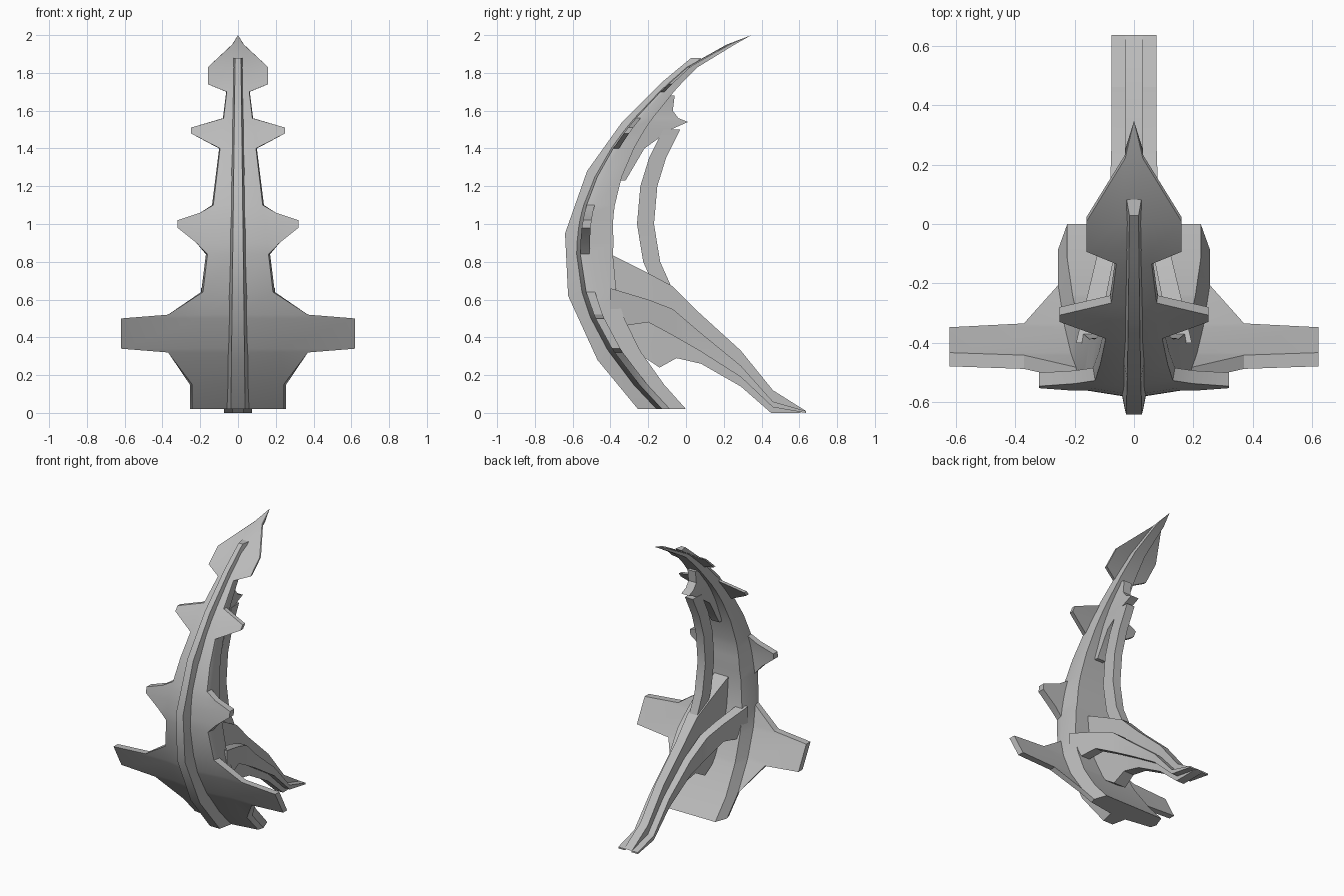
import bpy, bmesh
from math import radians

default_cube = bpy.data.objects.get("Cube")
if default_cube:
    bpy.data.objects.remove(default_cube, do_unlink=True)

grey = bpy.data.materials.new("plain_grey")
grey.use_nodes = True
colour = (0.5, 0.5, 0.5, 1)
grey.diffuse_color = colour
grey.node_tree.nodes["Principled BSDF"].inputs["Base Color"].default_value = colour


def loft(name, rings):
    """Skin a list of equal-length closed rings and cap both ends."""
    bm = bmesh.new()
    loops = [[bm.verts.new(point) for point in ring] for ring in rings]
    count = len(loops[0])
    for lower, upper in zip(loops, loops[1:]):
        for i in range(count):
            j = (i + 1) % count
            bm.faces.new((lower[i], lower[j], upper[j], upper[i]))
    bm.faces.new(loops[0])
    bm.faces.new(loops[-1])
    bmesh.ops.remove_doubles(bm, verts=bm.verts, dist=0.001)
    bmesh.ops.recalc_face_normals(bm, faces=bm.faces)
    mesh = bpy.data.meshes.new(name)
    bm.to_mesh(mesh)
    bm.free()
    mesh.materials.append(grey)
    obj = bpy.data.objects.new(name, mesh)
    bpy.context.collection.objects.link(obj)
    bpy.ops.object.select_all(action='DESELECT')
    obj.select_set(True)
    bpy.context.view_layer.objects.active = obj
    bpy.ops.object.shade_smooth_by_angle(angle=radians(28))


def bar_ring(front, back, front_half, back_half):
    """Four-sided section between a front and a back (y, z) point."""
    return [(-front_half, *front), (front_half, *front),
            (back_half, *back), (-back_half, *back)]


# Rules for the bowed shell: front line, depth and body half width by height
def shell_front(z):
    bow = 0.61 * (z - 0.85) ** 2 - 0.585
    return bow + 1.25 * max(0, z - 1.9)


def shell_depth(z):
    depth = 0.2 - 0.15 * max(z - 0.9, 0) - 0.04 * max(0.9 - z, 0)
    return min(depth, 2 - z)


def shell_core(z):
    return min(0.255, 0.275 - 0.125 * z, (2 - z) / 1.5)


def shell_ring(z, reach):
    front, depth, core = shell_front(z), shell_depth(z), shell_core(z)
    brow = core * 0.95
    edge = front + core * 0.15
    rear = edge + depth / 4
    half = [(brow, edge), (max(reach, brow), edge), (max(reach, core), rear),
            (core, rear), (core * 0.88, front + depth)]
    right = [(x, y, z) for x, y in half]
    left = [(-x, y, z) for x, y in reversed(half)]
    return [(0, front, z)] + right + [(0, front + depth, z)] + left


# Side wings, two pairs of spikes and the arrow head: height, reach (none = body)
body = 0
outline = [
    (0.02, body), (0.15, body),
    (0.32, 0.37), (0.34, 0.62), (0.5, 0.62), (0.52, 0.37),
    (0.64, body), (0.84, body),
    (0.9, 0.22), (0.98, 0.32), (1.02, 0.32), (1.06, 0.2),
    (1.1, body), (1.25, body), (1.4, body),
    (1.48, 0.25), (1.51, 0.25), (1.56, body), (1.7, body),
    (1.74, 0.16), (1.83, 0.16), (1.95, body), (2, body),
]
loft("curved_shell", [shell_ring(z, reach) for z, reach in outline])

# Raised ridge down the middle of the front
ridge = []
for z in (0.02, 0.28, 0.62, 0.95, 1.28, 1.54, 1.75, 1.88):
    proud = 0.09 - 0.03 * z
    half = 0.038 - 0.012 * z
    front = shell_front(z)
    ridge.append(bar_ring((front - proud, z), (front + 0.02, z), half, half * 1.6))
loft("front_ridge", ridge)

# Thin bow standing behind the shell
bow_rings = []
for z in (0.55, 0.8, 1, 1.2, 1.35, 1.5):
    middle = 0.63 * (z - 1.03) ** 2 - 0.215
    bow_rings.append(bar_ring((middle - 0.045, z), (middle + 0.045, z), 0.035, 0.03))
loft("rear_bow", bow_rings)

# Hooked fin joining the bow to the upper shell: height, back y
hook = [(1.23, -0.32), (1.4, -0.22), (1.5, -0.08),
        (1.54, 0.01), (1.56, -0.04), (1.6, -0.07), (1.68, -0.06)]
loft("upper_hook", [bar_ring((shell_front(z) + 0.06, z), (back, z), 0.04, 0.03)
                    for z, back in hook])


# The tail parts spread sideways as they near the shell
def spread(y):
    return 0.2 * max(0, 0.1 - y)


# Pair of low rails sweeping back to the ground: y, top, bottom
rail = [(-0.4, 0.66, 0.45), (-0.2, 0.6, 0.48), (-0.07, 0.55, 0.41),
        (0.07, 0.43, 0.33), (0.29, 0.25, 0.19), (0.46, 0.06, 0.03), (0.635, 0.01, 0)]
for name, side in (("left_rail", 1), ("right_rail", -1)):
    rings = []
    for y, top, bottom in rail:
        inner = side * (0.025 + spread(y))
        outer = side * (0.075 + spread(y) * 1.2)
        rings.append([(inner, y, top), (outer, y, top), (outer, y, bottom), (inner, y, bottom)])
    loft(name, rings)

# Tall central fin between the rails: top and bottom (y, z)
fin = [((-0.4, 0.84), (-0.32, 0.36)), ((-0.22, 0.75), (-0.14, 0.24)),
       ((-0.07, 0.67), (-0.05, 0.29)), ((0.07, 0.53), (0.08, 0.26)),
       ((0.29, 0.33), (0.29, 0.14)), ((0.46, 0.12), (0.45, 0)), ((0.635, 0.01), (0.6, 0))]
rings = []
for top, bottom in fin:
    half = 0.03 + spread(top[0]) / 4
    rings.append(bar_ring(top, bottom, half, half))
loft("central_fin", rings)
